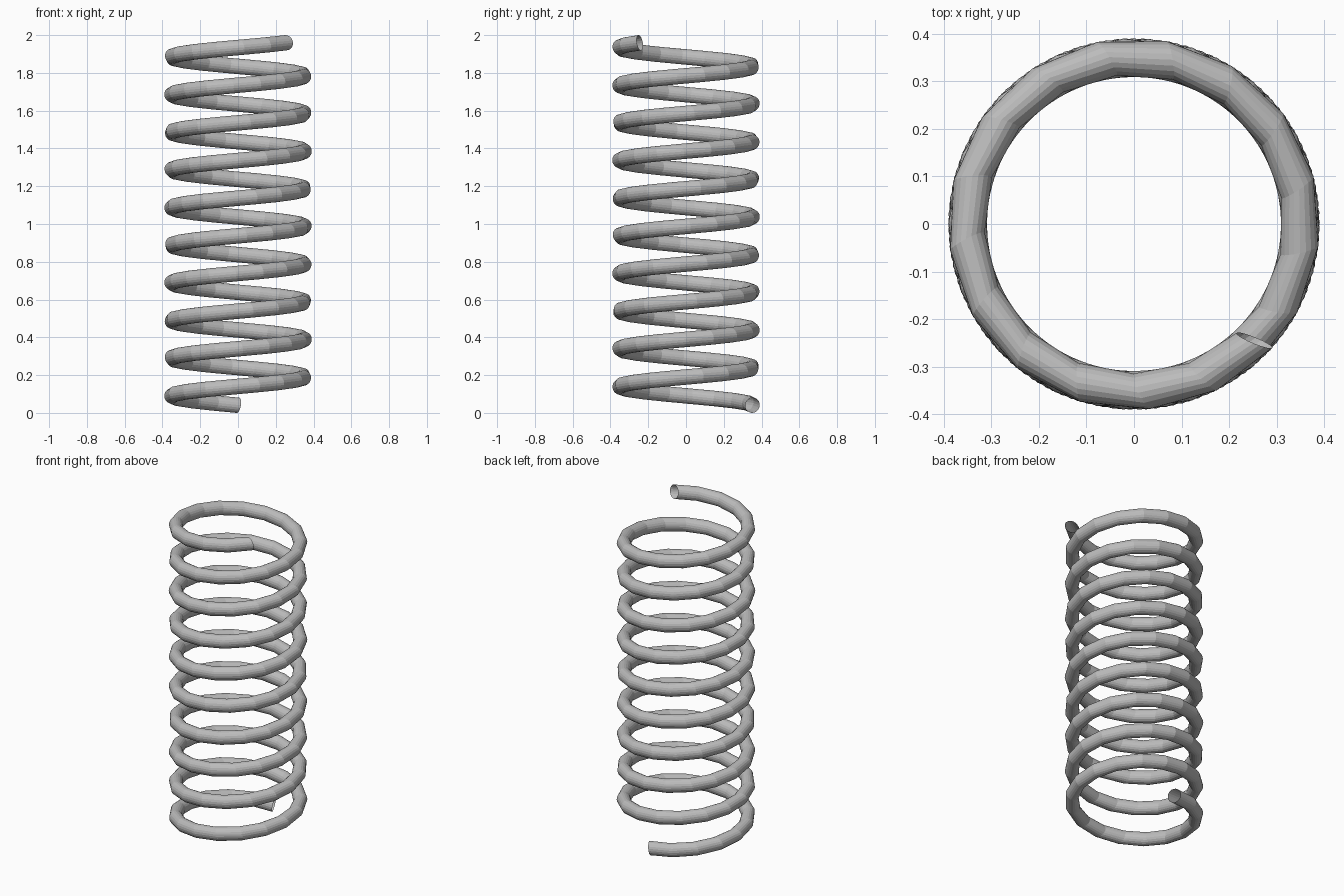
import bpy
import bmesh
import math
from mathutils import Vector

if "Cube" in bpy.data.objects:
    bpy.data.objects.remove(bpy.data.objects["Cube"])

COIL_RADIUS = 0.352
WIRE_RADIUS = 0.041
START = math.radians(90)       # lower end sits at the back
SWEEP = math.radians(3466)     # a little over nine and a half turns
SEGMENTS = 160
SIDES = 20
Z0, Z1 = 0.0404, 1.9596
LEAD = SWEEP / SEGMENTS        # wire rings face one step ahead along the coil
SLOPE = 0.16                   # upward lean of each ring

steel = bpy.data.materials.new("steel grey")
steel.diffuse_color = (0.5, 0.5, 0.5, 1)
steel.use_nodes = True
steel.node_tree.nodes["Principled BSDF"].inputs["Base Color"].default_value = steel.diffuse_color


def wire_ring(bm, i):
    """One circular cross-section of the wire."""
    t = i / SEGMENTS
    a = START + SWEEP * t
    centre = Vector((COIL_RADIUS * math.cos(a), COIL_RADIUS * math.sin(a), Z0 + (Z1 - Z0) * t))
    b = a + LEAD
    side = Vector((math.cos(b), math.sin(b), 0))
    tangent = Vector((-math.sin(b), math.cos(b), SLOPE)).normalized()
    up = side.cross(tangent)
    ring = []
    for k in range(SIDES):
        c = 2 * math.pi * k / SIDES
        ring.append(bm.verts.new(centre + WIRE_RADIUS * (side * math.cos(c) + up * math.sin(c))))
    return ring


# Coil: open-ended tube swept along a helix
bm = bmesh.new()
rings = [wire_ring(bm, i) for i in range(SEGMENTS + 1)]
for r0, r1 in zip(rings, rings[1:]):
    for k in range(SIDES):
        n = (k + 1) % SIDES
        bm.faces.new((r0[k], r0[n], r1[n], r1[k]))

# Make the faces point away from the wire's centre line
bm.normal_update()
face = bm.faces[:][0]
middle = sum((v.co for v in rings[0] + rings[1]), Vector()) / (2 * SIDES)
if face.normal.dot(face.calc_center_median() - middle) < 0:
    bmesh.ops.reverse_faces(bm, faces=bm.faces[:])

mesh = bpy.data.meshes.new("spring_coil")
bm.to_mesh(mesh)
bm.free()
mesh.materials.append(steel)
coil = bpy.data.objects.new("spring_coil", mesh)
bpy.context.collection.objects.link(coil)
